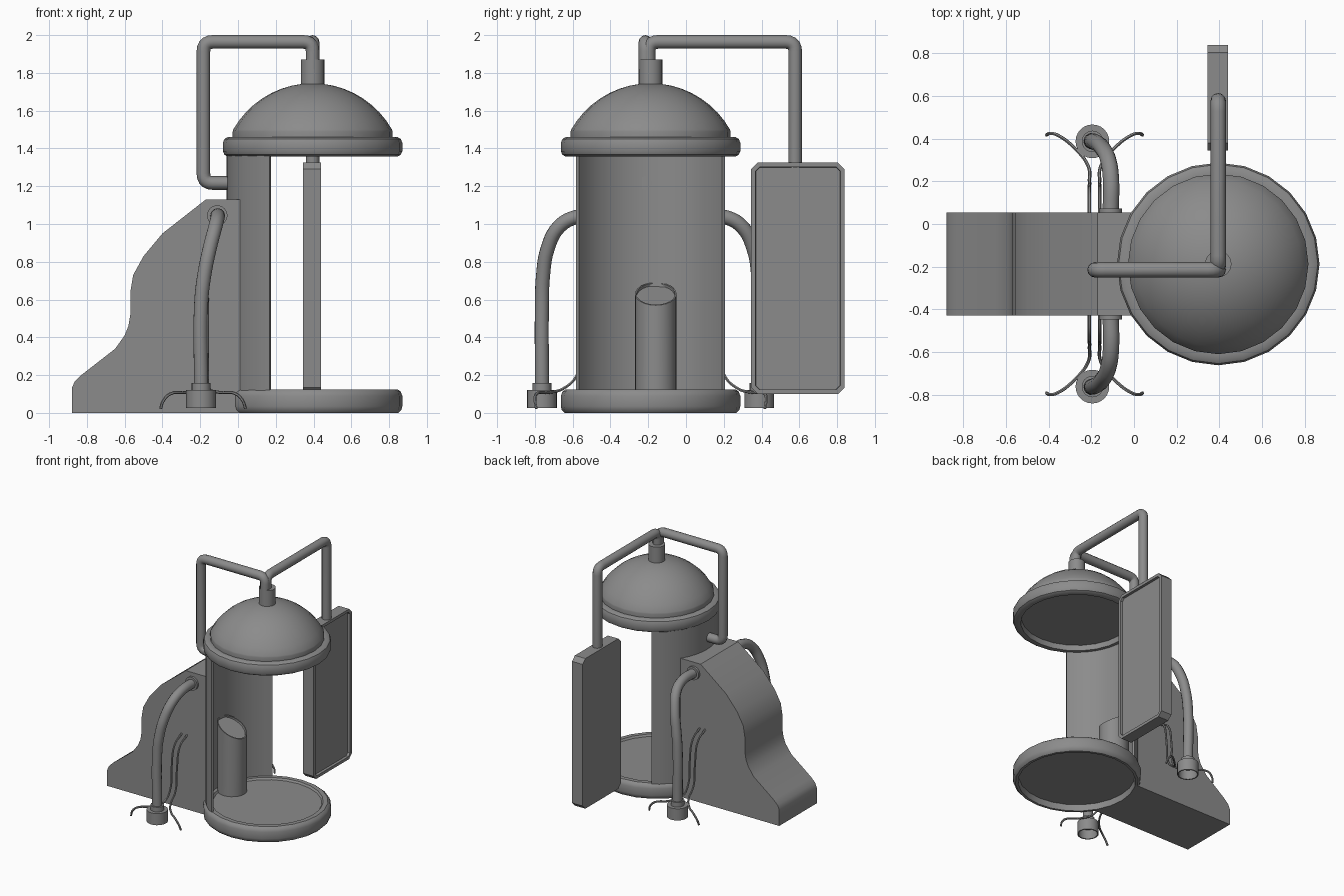
import bpy, bmesh, math
from mathutils import Vector, Matrix

cube = bpy.data.objects.get("Cube")
if cube:
    bpy.data.objects.remove(cube, do_unlink=True)

grey = bpy.data.materials.new("plain grey")
grey.use_nodes = True
colour = (0.26, 0.26, 0.26, 1)
grey.diffuse_color = colour
grey.node_tree.nodes["Principled BSDF"].inputs["Base Color"].default_value = colour

CX, CY = 0.395, -0.1875      # chamber axis; CY is also the side-to-side mirror plane


def finish(obj, angle=35):
    """Give the object its colour and smooth its curved faces."""
    obj.data.materials.clear()
    obj.data.materials.append(grey)
    bpy.ops.object.select_all(action='DESELECT')
    obj.select_set(True)
    bpy.context.view_layer.objects.active = obj
    bpy.ops.object.shade_smooth_by_angle(angle=math.radians(angle))
    return obj


def from_bmesh(name, bm):
    bmesh.ops.recalc_face_normals(bm, faces=bm.faces)
    mesh = bpy.data.meshes.new(name)
    bm.to_mesh(mesh)
    bm.free()
    obj = bpy.data.objects.new(name, mesh)
    bpy.context.collection.objects.link(obj)
    return finish(obj)


def lathe(name, profile, centre, segments=24, start=0, sweep=360, closed=False, turn=None):
    """Spin a radius/height profile around a vertical axis."""
    bm = bmesh.new()
    verts = [bm.verts.new((r, 0, z)) for r, z in profile]
    edges = [bm.edges.new(pair) for pair in zip(verts, verts[1:])]
    if closed:
        edges.append(bm.edges.new((verts[-1], verts[0])))
    bmesh.ops.rotate(bm, verts=verts, cent=(0, 0, 0),
                     matrix=Matrix.Rotation(math.radians(start), 3, 'Z'))
    bmesh.ops.spin(bm, geom=verts + edges, cent=(0, 0, 0), axis=(0, 0, 1),
                   angle=math.radians(sweep), steps=segments)
    bmesh.ops.remove_doubles(bm, verts=bm.verts, dist=0.0005)
    if sweep < 360:
        bmesh.ops.holes_fill(bm, edges=[e for e in bm.edges if e.is_boundary], sides=0)
    if turn:
        bmesh.ops.transform(bm, matrix=turn, verts=bm.verts)
    bmesh.ops.translate(bm, verts=bm.verts, vec=centre)
    return from_bmesh(name, bm)


def prism(name, outline, axis, low, high):
    """Extrude an outline along x or y."""
    bm = bmesh.new()
    place = (lambda a, z: (low, a, z)) if axis == 'x' else (lambda a, z: (a, low, z))
    face = bm.faces.new([bm.verts.new(place(a, z)) for a, z in outline])
    out = bmesh.ops.extrude_face_region(bm, geom=[face])
    moved = [g for g in out["geom"] if isinstance(g, bmesh.types.BMVert)]
    depth = high - low
    bmesh.ops.translate(bm, verts=moved, vec=(depth, 0, 0) if axis == 'x' else (0, depth, 0))
    return bm


def tube(name, points, radius, smooth_path=False, sides=4):
    """Sweep a round section along a path."""
    curve = bpy.data.curves.new(name, 'CURVE')
    curve.dimensions = '3D'
    curve.bevel_depth = radius
    curve.bevel_resolution = sides
    curve.use_fill_caps = True
    curve.resolution_u = 5
    if smooth_path:
        spline = curve.splines.new('BEZIER')
        spline.bezier_points.add(len(points) - 1)
        for knot, p in zip(spline.bezier_points, points):
            knot.co = p
            knot.handle_left_type = knot.handle_right_type = 'AUTO'
    else:
        spline = curve.splines.new('POLY')
        spline.points.add(len(points) - 1)
        for knot, p in zip(spline.points, points):
            knot.co = (*p, 1)
    obj = bpy.data.objects.new(name, curve)
    bpy.context.collection.objects.link(obj)
    bpy.ops.object.select_all(action='DESELECT')
    obj.select_set(True)
    bpy.context.view_layer.objects.active = obj
    bpy.ops.object.convert(target='MESH')
    return finish(bpy.context.view_layer.objects.active, 50)


def rounded(points, radius=0.05, steps=5):
    """Round the corners of a polyline."""
    pts = [Vector(p) for p in points]
    path = [pts[0]]
    for a, b, c in zip(pts, pts[1:], pts[2:]):
        p, q = b + (a - b).normalized() * radius, b + (c - b).normalized() * radius
        for i in range(steps + 1):
            t = i / steps
            path.append(p * (1 - t) ** 2 + b * 2 * t * (1 - t) + q * t * t)
    return path + [pts[-1]]


# Chamber: base dish, lid ring and dome, curved back wall
lathe("chamber_base", [(0, 0.05), (0.43, 0.05), (0.435, 0), (0.455, 0), (0.47, 0.015),
                       (0.475, 0.035), (0.475, 0.09), (0.467, 0.112), (0.45, 0.125),
                       (0.415, 0.125), (0.405, 0.11), (0, 0.11)], (CX, CY, 0))

R, TOP = 0.483, 1.745
dome = [(R * math.sin(a), TOP - R + R * math.cos(a))
        for a in (math.radians(60.5 * (1 - i / 9)) for i in range(10))]
lathe("chamber_lid", [(0, 1.4), (0.41, 1.4), (0.415, 1.357), (0.45, 1.357), (0.467, 1.367),
                      (0.475, 1.385), (0.475, 1.43), (0.467, 1.45), (0.45, 1.46),
                      (0.423, 1.46), (0.423, 1.49)] + dome, (CX, CY, 0))
lathe("lid_cap", [(0, 1.72), (0.062, 1.72), (0.062, 1.87), (0, 1.87)], (CX, CY, 0))
lathe("back_wall", [(0.438, 0.115), (0.455, 0.115), (0.455, 1.38), (0.438, 1.38)],
      (CX, CY, 0), segments=16, start=120, sweep=120, closed=True)

# Side housing with a stepped slope, hollowed to fit the back wall
slope = [(0.02, 0), (-0.88, 0), (-0.88, 0.13), (-0.865, 0.165), (-0.83, 0.2), (-0.65, 0.34),
         (-0.6, 0.41), (-0.58, 0.46), (-0.57, 0.52), (-0.57, 0.64), (-0.555, 0.73),
         (-0.5, 0.83), (-0.4, 0.95), (-0.17, 1.13), (0.02, 1.13)]
housing = from_bmesh("side_housing", prism("side_housing", slope, 'y', CY - 0.242, CY + 0.242))
cutter = lathe("housing_cutter", [(0, -0.1), (0.45, -0.1), (0.45, 1.5), (0, 1.5)],
               (CX, CY, 0), segments=48)
cutter.hide_render = True
cut = housing.modifiers.new("fit", 'BOOLEAN')
cut.operation = 'DIFFERENCE'
cut.object = cutter
bpy.context.view_layer.objects.active = housing
bpy.ops.object.modifier_apply(modifier="fit")
bpy.data.objects.remove(cutter, do_unlink=True)
finish(housing)

# Slant-cut post inside the chamber
bm = bmesh.new()
bmesh.ops.create_cone(bm, cap_ends=True, segments=24, radius1=0.11, radius2=0.11, depth=0.52)
bmesh.ops.translate(bm, verts=bm.verts, vec=(0.06, -0.16, 0.37))
for v in bm.verts:
    if v.co.z > 0.5:
        v.co.z -= (v.co.x - 0.06) * 0.55
bm.normal_update()
top = max(bm.faces, key=lambda f: f.calc_center_median().z)
bmesh.ops.inset_region(bm, faces=[top], thickness=0.008, depth=0)
bmesh.ops.inset_region(bm, faces=[top], thickness=0.001, depth=-0.015)
from_bmesh("slanted_post", bm)

# Hanging panel with a recessed face
y0, y1, z0, z1, c = 0.345, 0.84, 0.1, 1.325, 0.035
outline = [(y0 + c, z0), (y1 - c, z0), (y1, z0 + c), (y1, z1 - c),
           (y1 - c, z1), (y0 + c, z1), (y0, z1 - c), (y0, z0 + c)]
bm = prism("hanging_panel", outline, 'x', 0.345, 0.44)
bmesh.ops.recalc_face_normals(bm, faces=bm.faces)
front = max(bm.faces, key=lambda f: f.calc_center_median().x)
bmesh.ops.inset_region(bm, faces=[front], thickness=0.025, depth=0)
bmesh.ops.inset_region(bm, faces=[front], thickness=0.002, depth=-0.02)
from_bmesh("hanging_panel", bm)

# Overhead pipes from the cap to the housing and to the panel
PZ, PY = 1.964, -0.215
tube("housing_pipe", rounded([(CX, PY, 1.82), (CX, PY, PZ), (-0.183, PY, PZ),
                              (-0.183, PY, 1.217), (-0.04, PY, 1.217)]), 0.036)
tube("panel_pipe", rounded([(CX, CY - 0.01, 1.82), (CX, CY - 0.01, PZ),
                            (CX, 0.578, PZ), (CX, 0.578, 1.3)]), 0.036)

# Hoses, feet and wires on both sides
HX = -0.195
for side, s in (("right", -1), ("left", 1)):
    def at(x, out, z):
        return (x, CY + s * out, z)

    hose = [at(-0.11, 0.23, 1.045), at(-0.108, 0.40, 1.035), at(-0.12, 0.485, 0.985),
            at(-0.15, 0.545, 0.87), at(-0.18, 0.57, 0.72), at(HX, 0.575, 0.58),
            at(HX, 0.575, 0.13)]
    tube(side + "_hose", hose, 0.038, True)
    lathe(side + "_hose_flange", [(0, -0.02), (0.054, -0.02), (0.054, 0.02), (0, 0.02)],
          at(-0.11, 0.24, 1.045), turn=Matrix.Rotation(math.pi / 2, 4, 'X'))
    lathe(side + "_foot", [(0, 0.1), (0.068, 0.1), (0.07, 0.025), (0.079, 0.025), (0.079, 0.12),
                           (0.05, 0.12), (0.05, 0.158), (0, 0.158)], at(HX, 0.575, 0))
    for tag, m in (("rear", -1), ("front", 1)):
        mid = -0.185
        wire = [at(mid + m * 0.024, 0.23, 0.61), at(mid + m * 0.024, 0.33, 0.55),
                at(mid + m * 0.024, 0.37, 0.38), at(mid + m * 0.024, 0.39, 0.2),
                at(mid + m * 0.03, 0.46, 0.13), at(mid + m * 0.09, 0.54, 0.108),
                at(mid + m * 0.175, 0.605, 0.1), at(mid + m * 0.21, 0.612, 0.065),
                at(mid + m * 0.225, 0.605, 0.022)]
        tube(side + "_" + tag + "_wire", wire, 0.008, True, sides=1)
